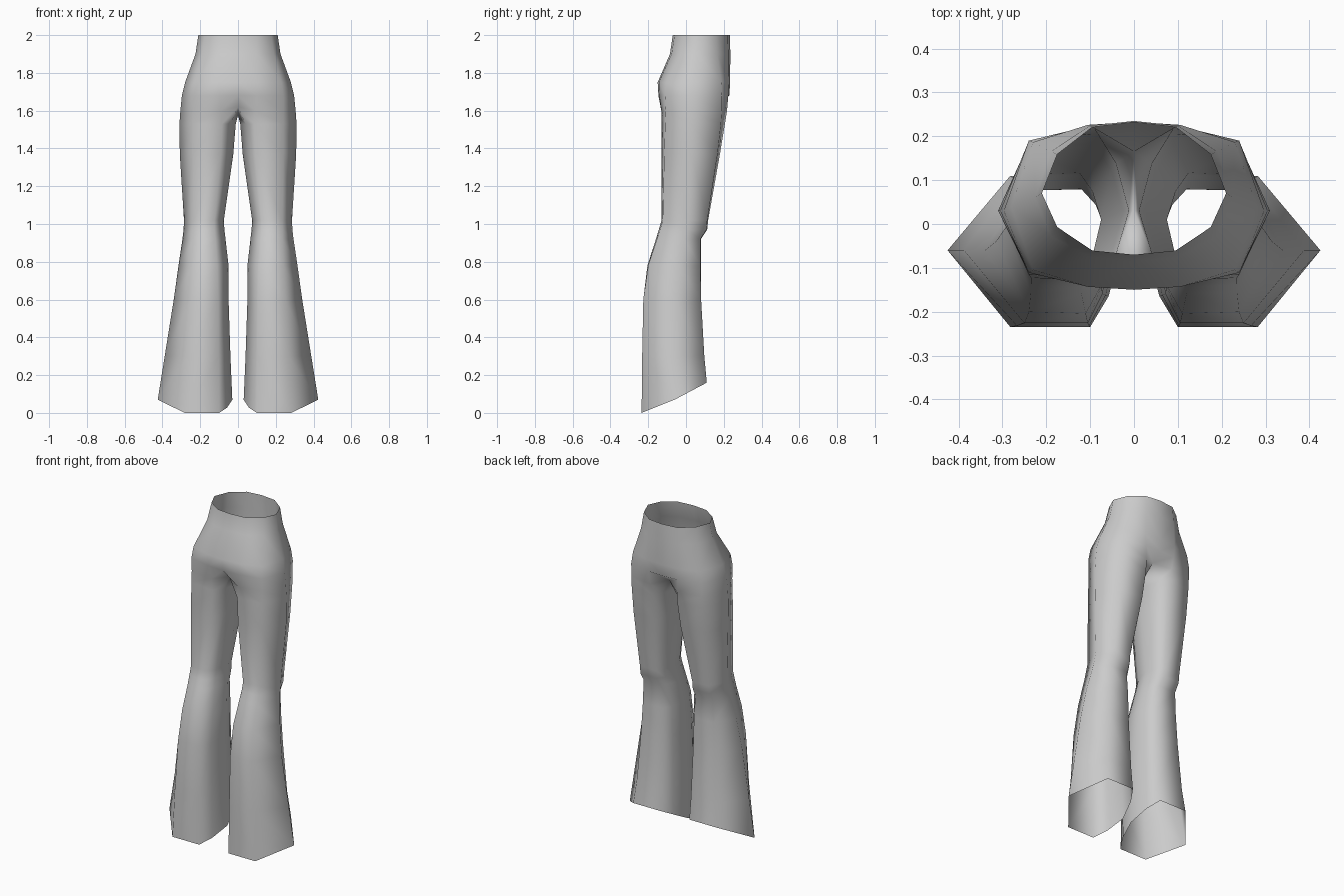
import bpy, bmesh

if "Cube" in bpy.data.objects:
    bpy.data.objects.remove(bpy.data.objects["Cube"])

fabric = bpy.data.materials.new("grey fabric")
fabric.diffuse_color = (0.6, 0.6, 0.6, 1)
fabric.use_nodes = True
fabric.node_tree.nodes["Principled BSDF"].inputs["Base Color"].default_value = fabric.diffuse_color


def mix(a, b, t):
    return a + (b - a) * t


# z, outer x, front y, back y, outer y, inner column x, outer column x, corner depth
TORSO = [
    (2.00, .21, -.07, .232, .07, .095, .175, .55),
    (1.90, .225, -.085, .235, .06, .10, .19, .60),
    (1.75, .28, -.15, .233, .04, .105, .23, .76),
    (1.68, .297, -.146, .23, .03, .10, .24, .80),
]
CROTCH = (1.60, .305, -.135, .222, .03, .09, .24, .83)
# same columns as above, then inner x
LEG = [
    (1.53, .31, -.133, .21, .03, .085, .24, .86, .012),
    (1.37, .308, -.131, .182, .03, .09, .24, .90, .025),
    (1.02, .286, -.13, .118, .01, .125, .235, .95, .075),
    (.97, .288, -.145, .113, 0, .125, .235, .95, .072),
    (.92, .294, -.16, .08, -.01, .12, .235, .96, .066),
    (.78, .315, -.205, .08, -.04, .11, .24, .97, .05),
    (.60, .34, -.226, .08, -.06, .105, .25, 1, .05),
    (.30, .388, -.232, .097, -.06, .102, .267, 1, .04),
    (.07, .425, -.235, .11, -.06, .10, .282, 1, .03),
]


def outside(z, xo, yf, yb, ym, x1, x2, d):
    """Five points round the outer side, front to back."""
    return [(x1, mix(ym, yf, mix(d, 1, .85)), z), (x2, mix(ym, yf, d), z),
            (xo, ym, z),
            (x2, mix(ym, yb, d), z), (x1, mix(ym, yb, mix(d, 1, .85)), z)]


def torso_ring(row):
    z, yf, yb = row[0], row[2], row[3]
    return [(0, yf, z)] + outside(*row) + [(0, yb, z)]


def leg_ring(row):
    z, xo, yf, yb, ym, x1, x2, d, xi = row
    pts = outside(*row[:8])
    xs = mix(xi, x1, .4)
    pts = [(xs, mix(ym, yf, .6), z)] + pts + [(xs, mix(ym, yb, .6), z), (xi, ym, z)]
    if z < .1:  # hem rises towards the back
        pts = [(x, y, .07 + (y + .06) * (.53 if y > -.06 else .4)) for x, y, _ in pts]
    return pts


bm = bmesh.new()


def add_ring(points):
    return [bm.verts.new(p) for p in points]


def bridge(a, b, count, closed=False):
    for i in range(count if closed else count - 1):
        j = (i + 1) % count
        bm.faces.new((a[i], b[i], b[j], a[j]))


# waist and hips, open along the centre line
rings = [add_ring(torso_ring(r)) for r in TORSO]
# crotch seam closes the inside of the thigh
rings.append(add_ring([(0, -.085, 1.62)] + outside(*CROTCH)
                      + [(0, .165, 1.63), (0, .03, 1.575)]))
for a, b in zip(rings, rings[1:]):
    bridge(a, b, 7)

# thigh, knee and flared lower leg
legs = [rings[-1]] + [add_ring(leg_ring(r)) for r in LEG]
for a, b in zip(legs, legs[1:]):
    bridge(a, b, 8, True)

lowest = min(v.co.z for v in bm.verts)
for v in legs[-1]:
    v.co.z -= lowest
bmesh.ops.recalc_face_normals(bm, faces=bm.faces)
# make the shell face outwards
bm.faces.ensure_lookup_table()
outer = max(bm.faces, key=lambda f: f.calc_center_median().x)
if outer.normal.x < 0:
    bmesh.ops.reverse_faces(bm, faces=bm.faces)
for f in bm.faces:
    f.smooth = True

mesh = bpy.data.meshes.new("flared_trousers")
bm.to_mesh(mesh)
bm.free()
mesh.materials.append(fabric)
trousers = bpy.data.objects.new("flared_trousers", mesh)
bpy.context.collection.objects.link(trousers)
mirror = trousers.modifiers.new("other_leg", 'MIRROR')
mirror.use_clip = True
mirror.merge_threshold = 0.001
